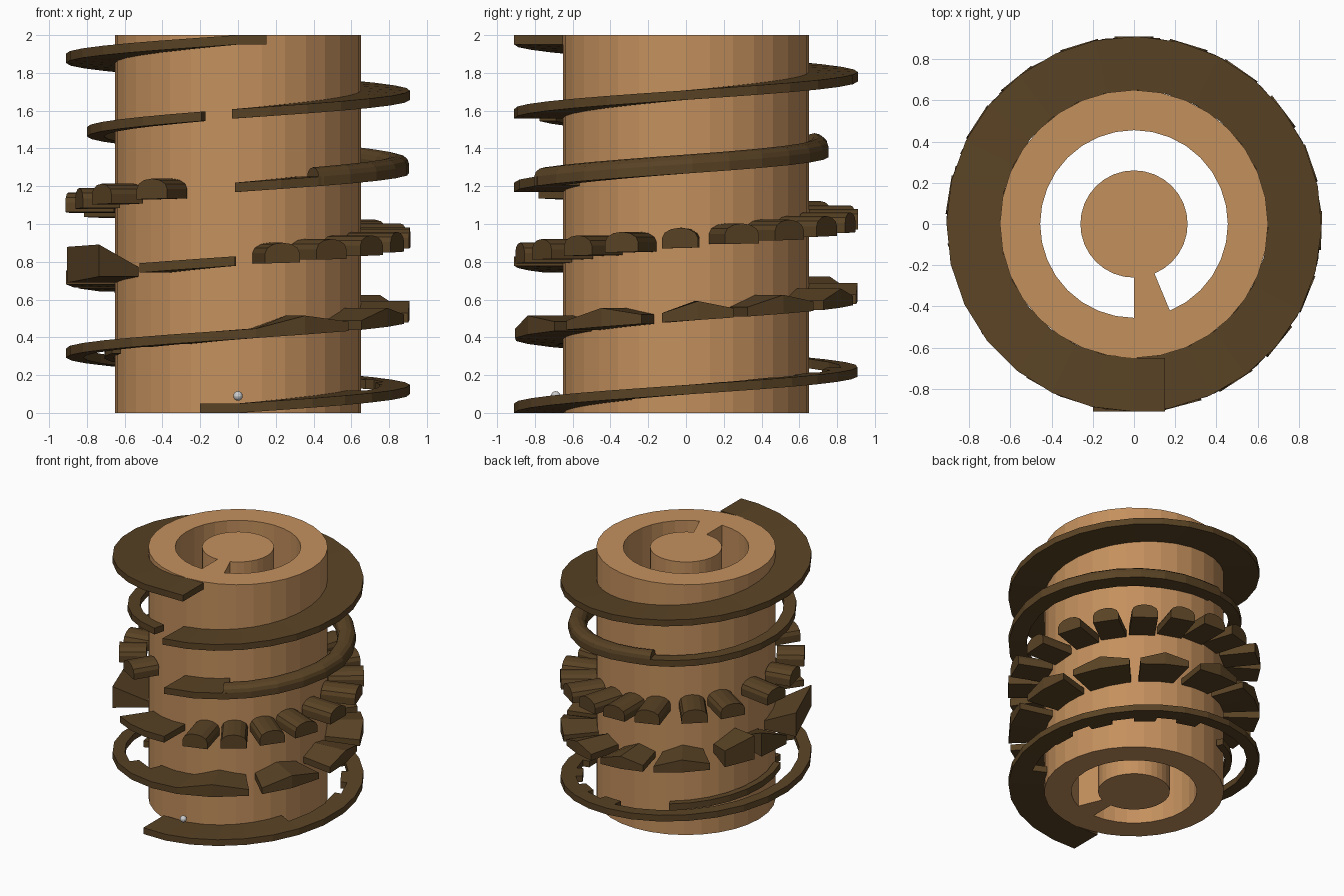
import bpy, bmesh
from math import sin, cos, pi, radians

if "Cube" in bpy.data.objects:
    bpy.data.objects.remove(bpy.data.objects["Cube"])

R0, R1 = 0.65, 0.91          # tower wall and ramp rim


def material(name, rgb):
    m = bpy.data.materials.new(name)
    m.diffuse_color = (*rgb, 1)
    m.use_nodes = True
    m.node_tree.nodes["Principled BSDF"].inputs["Base Color"].default_value = m.diffuse_color
    return m


TAN = material("tan", (0.55, 0.28, 0.11))
BROWN = material("brown", (0.10, 0.055, 0.018))


def sweep(name, sections, mat, closed=False):
    """Join equal-length 3D outlines into a solid."""
    bm = bmesh.new()
    rings = [[bm.verts.new(p) for p in s] for s in sections]
    n = len(rings[0])
    pairs = list(zip(rings, rings[1:] + rings[:1]))
    for a, b in pairs if closed else pairs[:-1]:
        for i in range(n):
            j = (i + 1) % n
            bm.faces.new((a[i], a[j], b[j], b[i]))
    if not closed:
        bm.faces.new(rings[0])
        bm.faces.new(rings[-1])
    bmesh.ops.recalc_face_normals(bm, faces=bm.faces)
    me = bpy.data.meshes.new(name)
    bm.to_mesh(me)
    bm.free()
    ob = bpy.data.objects.new(name, me)
    bpy.context.collection.objects.link(ob)
    me.materials.append(mat)
    return ob


def polar(deg, r, z):
    """Angle 0 is the front, growing towards +x."""
    a = radians(deg)
    return (r * sin(a), -r * cos(a), z)


def top(deg):
    return 0.05 + 1.95 * deg / 1800


def lerp(keys, d):
    for (d0, v0), (d1, v1) in zip(keys, keys[1:]):
        if d <= d1:
            return v0 + (v1 - v0) * (d - d0) / (d1 - d0)
    return keys[-1][1]


def angles(a, b, step=12.86):
    n = max(1, round((b - a) / step))
    return [a + (b - a) * i / n for i in range(n + 1)]


def quad(d, ri, ro, hi=0.0, ho=0.0):
    z = top(d)
    return [polar(d, ri, z - 0.05), polar(d, ro, z - 0.05),
            polar(d, ro, z + ho), polar(d, ri, z + hi)]


def ramp(name, a, b, ri=R0, ro=R1):
    sweep(name, [quad(d, ri, ro) for d in angles(a, b)], BROWN)


def box(name, x0, x1, y0, y1, z0, z1):
    sweep(name, [[(x, y0, z0), (x, y1, z0), (x, y1, z1), (x, y0, z1)]
                 for x in (x0, x1)], BROWN)


# tower: hollow wall, inner column and the rib joining them
def wall(d, ri, ro):
    return [polar(d, ri, 0), polar(d, ro, 0), polar(d, ro, 2), polar(d, ri, 2)]


steps = [i * 11.25 for i in range(32)]
sweep("tower_wall", [wall(d, 0.455, R0) for d in steps], TAN, True)
sweep("tower_column", [[polar(d, 0.26, z) for d in steps] for z in (0, 2)], TAN)
sweep("tower_rib", [wall(d, 0.255, 0.458) for d in (0, 11.25, 22.5)], TAN)

# first turn: full ramp, stepped narrow path, twin rails
box("start_platform", -0.2, 0, -R1, -R0, 0, 0.05)
ramp("start_ramp", 0, 64)
ramp("narrow_path_in", 64, 92, 0.76)
for i in range(7):
    a = 92 + i * 12
    ramp("stepped_path", a, a + 12, 0.80 if i % 2 else 0.75)
ramp("outer_rail", 176, 322, 0.82)
ramp("inner_rail", 205, 290, 0.66, 0.71)
ramp("stepped_path_end", 322, 337, 0.75)
ramp("joining_ramp", 337, 366)

# second turn: peaked blocks, then tilted wedges
for a, b in [(6, 40), (46, 75), (82, 106), (111, 138), (143, 166), (172, 195),
             (200, 226)]:
    a, b = a + 360, b + 360
    sweep("peaked_block", [quad(a, R0, R1), quad((a + b) / 2, R0, R1, 0.05, 0.05),
                           quad(b, R0, R1)], BROWN)
for a, b, h0, h1 in [(233, 248, (0.02, 0.08), (0.1, 0.14)),
                     (252, 268, (0.02, 0.14), (0, 0.02)),
                     (276, 306, (0.02, 0.14), (0.0, 0.12))]:
    sweep("tilted_wedge", [quad(a + 360, R0, R1, *h0), quad(b + 360, R0, R1, *h1)],
          BROWN)
ramp("middle_ramp", 685, 719)

# third turn: round-topped stepping blocks
for d in [15, 33, 51, 68, 88, 109, 127, 145, 163, 180, 197, 219, 237, 261,
          282, 303, 328]:
    ri, ro = (0.65, 0.91) if d < 270 else (0.66, 0.86)
    w, z, a = 0.095, top(d + 720), radians(d)
    prof = [(-w, -0.055), (w, -0.05)] + [
        (w * cos(pi * i / 6), 0.055 * sin(pi * i / 6)) for i in range(7)]
    sweep("round_block", [[(r * sin(a) + t * cos(a), -r * cos(a) + t * sin(a), z + h)
                           for t, h in prof] for r in (ri, ro)], BROWN)

# fourth turn: landing, round rail drifting inwards, flat rail
RIM = [(30, 0.91), (90, 0.91), (180, 0.75), (270, 0.80), (346, 0.80)]
ramp("landing", 1079, 1110)


def rail(d):
    ro, z = lerp(RIM, d), top(d + 1080)
    ri = max(R0, ro - 0.13)
    c, w = (ri + ro) / 2, (ro - ri) / 2
    return [polar(d, ri, z - 0.05), polar(d, ro, z - 0.05)] + [
        polar(d, c + w * cos(pi * i / 6), z + 0.05 * sin(pi * i / 6)) for i in range(7)]


sweep("round_rail", [rail(d) for d in angles(28, 195)], BROWN)
sweep("flat_rail", [quad(d + 1080, lerp(RIM, d) - 0.09, lerp(RIM, d))
                    for d in angles(195, 346)], BROWN)

# fifth turn: full ramp up to the finish
ramp("finish_ramp", 1438, 1800)
box("finish_platform", 0, 0.15, -R1, -R0, 1.95, 2)

# small ball at the start
bpy.ops.mesh.primitive_uv_sphere_add(segments=16, ring_count=8, radius=0.025,
                                     location=(0, -0.69, 0.09))
bpy.context.object.name = "ball"
